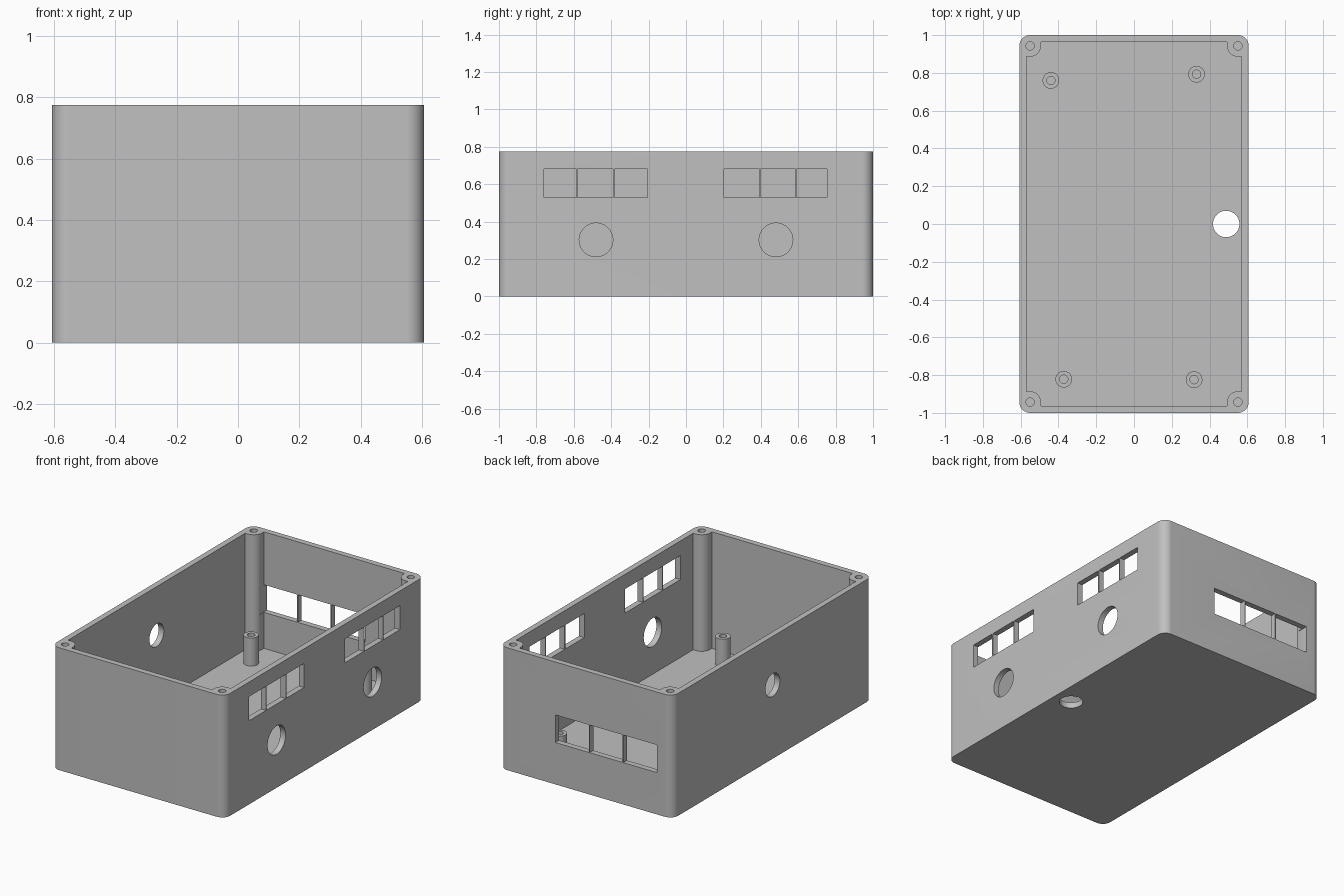
import bpy, bmesh, math
from mathutils import Matrix, Vector

if "Cube" in bpy.data.objects:
    bpy.data.objects.remove(bpy.data.objects["Cube"], do_unlink=True)

HX, HY, H = 0.607, 1.0, 0.775      # outer half sizes and height
WALL = 0.037
PX, PY, PR = 0.55, 0.943, 0.057    # corner post centre and radius
SCREW = 0.022
RIB = 0.006

grey = bpy.data.materials.new("case grey")
grey.use_nodes = True
grey.diffuse_color = (0.53, 0.53, 0.53, 1)
grey.node_tree.nodes["Principled BSDF"].inputs["Base Color"].default_value = grey.diffuse_color


def add(name, bm):
    bmesh.ops.recalc_face_normals(bm, faces=bm.faces)
    mesh = bpy.data.meshes.new(name)
    bm.to_mesh(mesh)
    bm.free()
    mesh.materials.append(grey)
    obj = bpy.data.objects.new(name, mesh)
    bpy.context.collection.objects.link(obj)
    return obj


def prism(name, outline, z0, z1):
    bm = bmesh.new()
    face = bm.faces.new([bm.verts.new((x, y, z0)) for x, y in outline])
    top = bmesh.ops.extrude_face_region(bm, geom=[face])["geom"]
    bmesh.ops.translate(bm, vec=(0, 0, z1 - z0),
                        verts=[v for v in top if isinstance(v, bmesh.types.BMVert)])
    return add(name, bm)


def cylinder(name, centre, radius, depth, axis="Z", sides=48):
    turn = Matrix.Rotation(math.pi / 2, 4, "Y") if axis == "X" else Matrix()
    bm = bmesh.new()
    bmesh.ops.create_cone(bm, cap_ends=True, segments=sides, radius1=radius, radius2=radius,
                          depth=depth, matrix=Matrix.Translation(centre) @ turn)
    return add(name, bm)


def box(name, low, high):
    low, high = Vector(low), Vector(high)
    bm = bmesh.new()
    bmesh.ops.create_cube(bm, size=1, matrix=Matrix.Translation((low + high) / 2)
                          @ Matrix.Diagonal((high - low).to_4d()))
    return add(name, bm)


def cut(target, cutter):
    mod = target.modifiers.new("cut", "BOOLEAN")
    mod.operation, mod.solver, mod.object = "DIFFERENCE", "EXACT", cutter
    bpy.context.view_layer.objects.active = target
    bpy.ops.object.modifier_apply(modifier=mod.name)
    bpy.data.objects.remove(cutter, do_unlink=True)


def arc(cx, cy, r, start, end, n=12):
    angles = [math.radians(start + (end - start) * i / n) for i in range(n + 1)]
    return [(cx + r * math.cos(a), cy + r * math.sin(a)) for a in angles]


def four_corners(corner):
    """Mirror one corner's points into a closed counter-clockwise outline."""
    outline = []
    for sx, sy in ((1, 1), (-1, 1), (-1, -1), (1, -1)):
        points = [(x * sx, y * sy) for x, y in corner]
        outline += points if sx * sy > 0 else points[::-1]
    return outline


# Case body: rounded block hollowed out around the four corner posts
case = prism("case_body", four_corners(arc(PX, PY, PR, 0, 90)), 0, H)
inner = ([(HX - WALL, PY - PR)] + arc(PX, PY, PR, 270, 180) + [(PX - PR, HY - WALL)])
cut(case, prism("cavity", four_corners(inner), WALL, H + 0.1))

# Screw holes in the corner posts
for sx in (-1, 1):
    for sy in (-1, 1):
        cut(case, cylinder("screw_hole", (PX * sx, PY * sy, H), SCREW, 0.6, sides=24))

# Two rows of three windows and two round ports in the +x wall
for edges in ((-0.759, -0.583, -0.386, -0.206), (0.203, 0.396, 0.588, 0.754)):
    for i, (a, b) in enumerate(zip(edges, edges[1:])):
        a += RIB / 2 if i > 0 else 0
        b -= RIB / 2 if i < 2 else 0
        cut(case, box("side_window", (HX - 0.06, a, 0.53), (HX + 0.1, b, 0.682)))
for y in (-0.481, 0.481):
    cut(case, cylinder("side_port", (HX, y, 0.302), 0.09, 0.2, "X"))

# Row of three windows in the back wall
edges = (-0.497, -0.258, -0.022, 0.215)
for i, (a, b) in enumerate(zip(edges, edges[1:])):
    a += RIB / 2 if i > 0 else 0
    b -= RIB / 2 if i < 2 else 0
    cut(case, box("back_window", (a, HY - 0.08, 0.265), (b, HY + 0.1, 0.44)))

# Cable holes in the -x wall and the floor
cut(case, cylinder("wall_hole", (-HX, 0, 0.467), 0.072, 0.2, "X"))
cut(case, cylinder("floor_hole", (0.488, 0, 0), 0.07, 0.2))

# Board standoffs on the floor
parts = [case]
TOP = 0.215
for x, y in ((-0.44, 0.76), (0.331, 0.793), (-0.372, -0.822), (0.318, -0.824)):
    low = WALL - 0.005
    post = cylinder("board_standoff", (x, y, (low + TOP) / 2), 0.044, TOP - low, sides=32)
    cut(post, cylinder("standoff_hole", (x, y, TOP), SCREW, 0.3, sides=24))
    parts.append(post)

# Smooth the round surfaces and keep the edges sharp
bpy.ops.object.select_all(action="DESELECT")
for part in parts:
    part.select_set(True)
bpy.context.view_layer.objects.active = case
bpy.ops.object.shade_smooth_by_angle(angle=math.radians(30))
